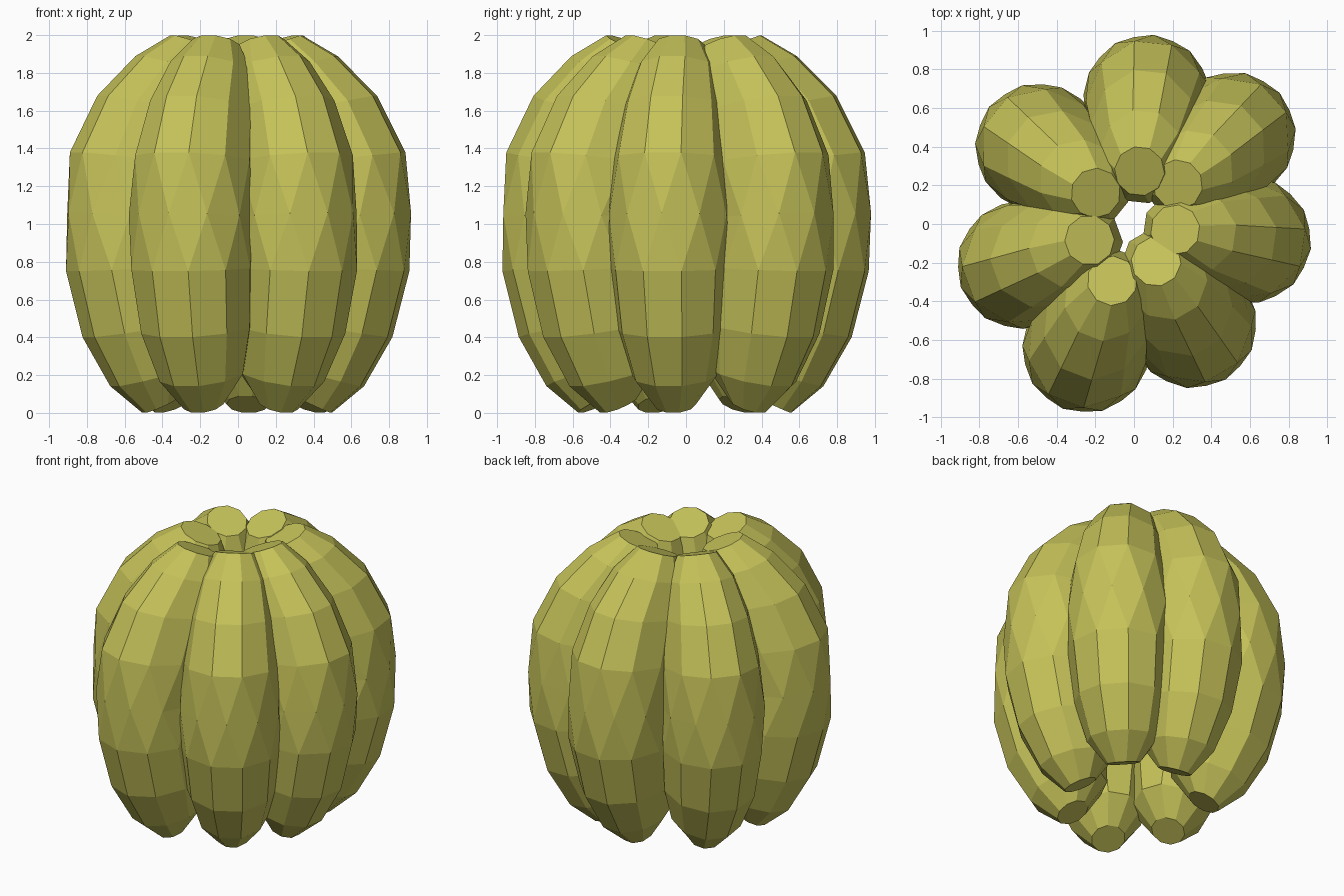
import bpy, bmesh, math
from mathutils import Vector, Matrix

if "Cube" in bpy.data.objects:
    bpy.data.objects.remove(bpy.data.objects["Cube"])

SIDES = 10

# Rings of one lobe: outer radius, outer z, inner radius, inner z, half width, stagger
RINGS = [
    (0.56, 0.00, 0.37, 0.09, 0.11, 0),
    (0.73, 0.14, 0.25, 0.27, 0.23, 0),
    (0.88, 0.40, 0.26, 0.50, 0.30, 0),
    (0.97, 0.75, 0.31, 0.78, 0.33, 0),
    (0.985, 1.06, 0.32, 1.02, 0.33, 1),
    (0.95, 1.38, 0.27, 1.30, 0.315, 0),
    (0.80, 1.68, 0.18, 1.55, 0.275, 0),
    (0.59, 1.89, 0.11, 1.74, 0.22, 0),
    (0.40, 2.00, 0.15, 1.90, 0.13, 0),
]

# Lobes: angle around the axis (degrees), outward shift
LOBES = [(84, 0.0), (42, 0.03), (-8, -0.06), (-59.5, -0.05),
         (-111, 0.04), (200, -0.03), (141, -0.02)]

skin = bpy.data.materials.new("olive_skin")
skin.diffuse_color = (0.56, 0.54, 0.1, 1)
skin.use_nodes = True
skin.node_tree.nodes["Principled BSDF"].inputs["Base Color"].default_value = skin.diffuse_color


def make_lobe(name, angle, shift):
    bm = bmesh.new()
    rings = []
    for ro, zo, ri, zi, w, stagger in RINGS:
        mid = Vector(((ro + ri) / 2, 0, (zo + zi) / 2))
        out = Vector((ro, 0, zo)) - mid
        ring = []
        for i in range(SIDES):
            t = 2 * math.pi * (i + (0 if stagger else 0.5)) / SIDES
            p = mid + out * math.cos(t) / (1 if stagger else 0.975) \
                + Vector((0, w * math.sin(t), 0))
            p.z = min(max(p.z, 0), 2)
            ring.append(bm.verts.new(p))
        rings.append((ring, stagger))
    # Skin: quads along the ribs, triangles around the staggered middle ring
    for (a, sa), (b, sb) in zip(rings, rings[1:]):
        for i in range(SIDES):
            j = (i + 1) % SIDES
            if sa == sb:
                bm.faces.new((a[i], a[j], b[j], b[i]))
            elif sb:
                bm.faces.new((a[i], b[j], b[i]))
                bm.faces.new((a[i], a[j], b[j]))
            else:
                bm.faces.new((a[i], a[j], b[i]))
                bm.faces.new((a[j], b[j], b[i]))
    # End caps
    bm.faces.new(rings[0][0][::-1])
    bm.faces.new(rings[-1][0])
    bm.transform(Matrix.Rotation(math.radians(angle), 4, 'Z')
                 @ Matrix.Translation((shift, 0, 0)))
    bmesh.ops.recalc_face_normals(bm, faces=bm.faces)
    mesh = bpy.data.meshes.new(name)
    bm.to_mesh(mesh)
    bm.free()
    mesh.materials.append(skin)
    bpy.context.collection.objects.link(bpy.data.objects.new(name, mesh))


for n, (angle, shift) in enumerate(LOBES, 1):
    make_lobe(f"lobe_{n}", angle, shift)
